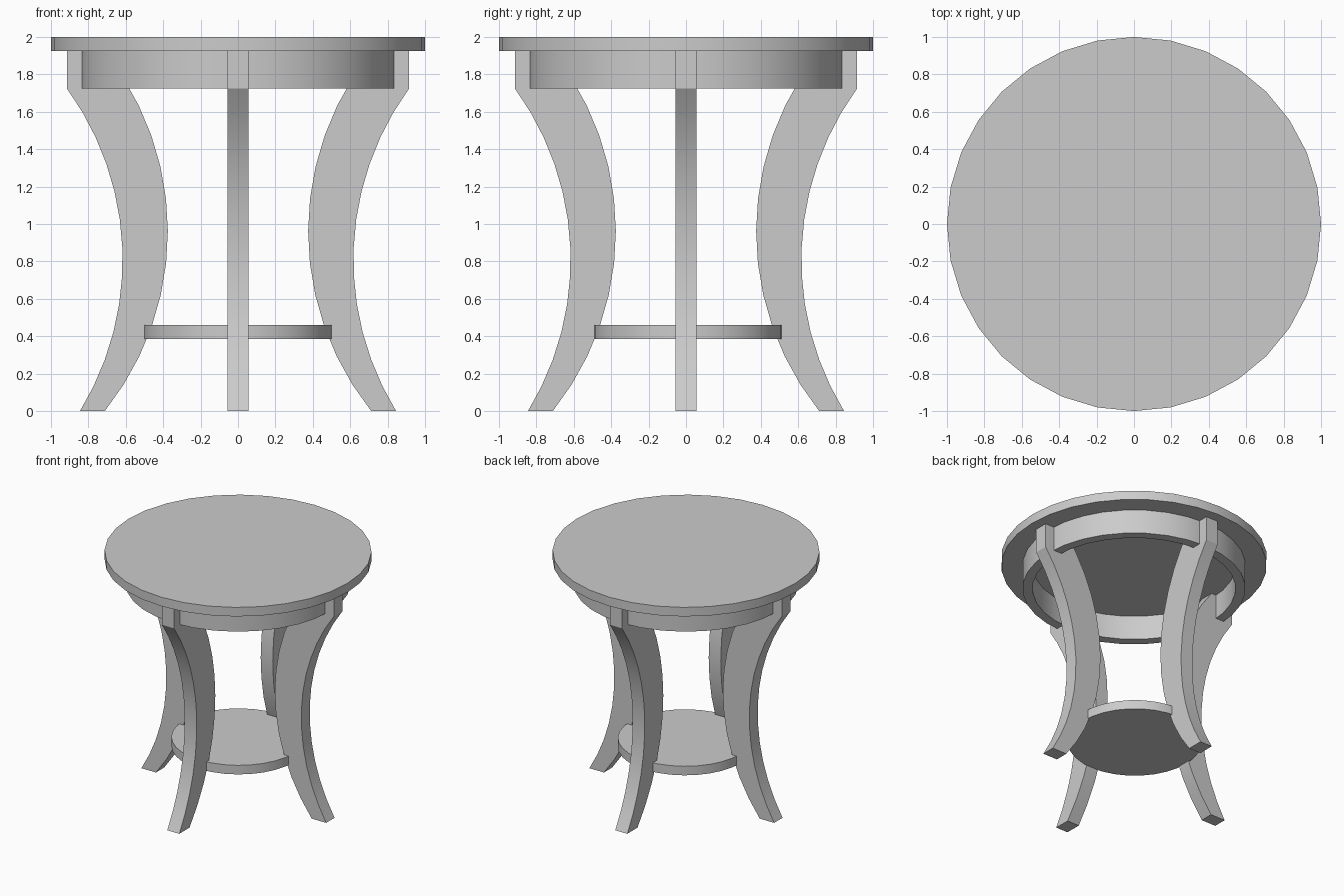
import bpy
import bmesh
import math
from mathutils import Matrix

cube = bpy.data.objects.get("Cube")
if cube:
    bpy.data.objects.remove(cube, do_unlink=True)

# Single plain grey finish
grey = bpy.data.materials.new("plain_grey")
grey.use_nodes = True
colour = (0.6, 0.6, 0.6, 1)
grey.diffuse_color = colour
grey.node_tree.nodes["Principled BSDF"].inputs["Base Color"].default_value = colour

SIDES = 32
UNDERSIDE = 1.925      # bottom of the table top
APRON_BOTTOM = 1.725


def finish(name, bm):
    """Turn a bmesh into a shaded object with the grey finish."""
    bmesh.ops.recalc_face_normals(bm, faces=bm.faces)
    mesh = bpy.data.meshes.new(name)
    bm.to_mesh(mesh)
    bm.free()
    mesh.materials.append(grey)
    obj = bpy.data.objects.new(name, mesh)
    bpy.context.collection.objects.link(obj)
    bpy.ops.object.select_all(action='DESELECT')
    obj.select_set(True)
    bpy.context.view_layer.objects.active = obj
    bpy.ops.object.shade_smooth_by_angle(angle=math.radians(30))
    return obj


def disc(name, radius, bottom, top, y=0):
    bm = bmesh.new()
    bmesh.ops.create_cone(bm, cap_ends=True, segments=SIDES, radius1=radius,
                          radius2=radius, depth=top - bottom,
                          matrix=Matrix.Translation((0, y, (top + bottom) / 2)))
    return finish(name, bm)


def ring(name, outer, inner, bottom, top):
    bm = bmesh.new()
    section = [(outer, bottom), (outer, top), (inner, top), (inner, bottom)]
    loops = []
    for i in range(SIDES):
        a = math.tau * i / SIDES
        loops.append([bm.verts.new((r * math.cos(a), r * math.sin(a), z))
                      for r, z in section])
    for i in range(SIDES):
        here, there = loops[i], loops[(i + 1) % SIDES]
        for j in range(len(section)):
            k = (j + 1) % len(section)
            bm.faces.new((here[j], there[j], there[k], here[k]))
    return finish(name, bm)


def arc(waist, waist_z, radius, top, steps=12):
    """Points from the floor up along a curve bowed towards the table axis."""
    start = math.asin(-waist_z / radius)
    end = math.asin((top - waist_z) / radius)
    points = []
    for i in range(steps + 1):
        a = start + (end - start) * i / steps
        points.append((waist + radius * (1 - math.cos(a)),
                       waist_z + radius * math.sin(a)))
    return points


def leg(name, angle, half_width=0.055):
    outer = arc(0.617, 0.81, 1.553, APRON_BOTTOM)
    inner = arc(0.375, 0.96, 1.535, UNDERSIDE)
    block_top = [(outer[-1][0], UNDERSIDE)]
    bm = bmesh.new()
    side = bm.faces.new([bm.verts.new((x, -half_width, z))
                         for x, z in outer + block_top + inner[::-1]])
    moved = bmesh.ops.extrude_face_region(bm, geom=[side], use_keep_orig=True)
    verts = [g for g in moved["geom"] if isinstance(g, bmesh.types.BMVert)]
    bmesh.ops.translate(bm, verts=verts, vec=(0, 2 * half_width, 0))
    bmesh.ops.rotate(bm, verts=bm.verts, matrix=Matrix.Rotation(angle, 3, 'Z'))
    return finish(name, bm)


# Table top, apron under it and lower shelf
disc("table_top", 1.0, UNDERSIDE, 2.0)
ring("apron", 0.84, 0.765, APRON_BOTTOM, UNDERSIDE)
disc("lower_shelf", 0.505, 0.385, 0.46, y=0.01)

# Four curved legs
for i, place in enumerate(("left", "back", "right", "front")):
    leg(place + "_leg", i * math.pi / 2)
